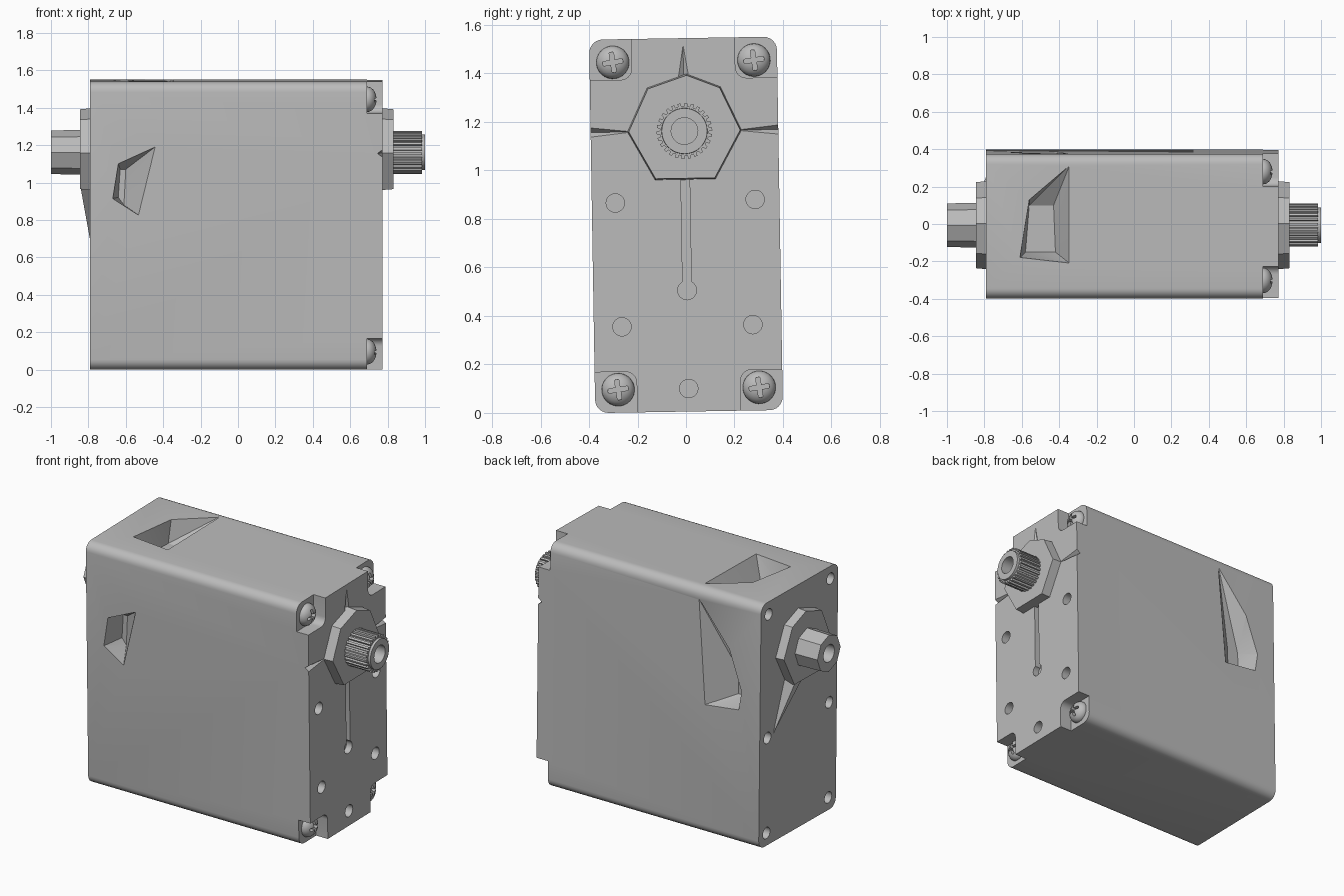
import bpy
import bmesh
from math import sin, cos, pi, radians
from mathutils import Matrix

old = bpy.data.objects.get("Cube")
if old:
    bpy.data.objects.remove(old, do_unlink=True)

grey = bpy.data.materials.new("light_grey")
grey.use_nodes = True
colour = (0.5, 0.5, 0.5, 1)
grey.diffuse_color = colour
grey.node_tree.nodes["Principled BSDF"].inputs["Base Color"].default_value = colour

HALF_Y, HALF_Z = 0.387, 0.77
BACK, FLOOR, FACE = -0.79, 0.69, 0.772
AXIS_Z = 0.387
parts = []


def make(name, bm):
    bmesh.ops.recalc_face_normals(bm, faces=bm.faces)
    mesh = bpy.data.meshes.new(name)
    bm.to_mesh(mesh)
    bm.free()
    obj = bpy.data.objects.new(name, mesh)
    bpy.context.collection.objects.link(obj)
    return obj


def prism(name, outline, x0, x1, centre=(0, 0), taper=1):
    """Extrude a (y, z) outline along x, scaling the far end by taper."""
    bm = bmesh.new()
    cy, cz = centre
    near = [bm.verts.new((x0, cy + y, cz + z)) for y, z in outline]
    far = [bm.verts.new((x1, cy + y * taper, cz + z * taper)) for y, z in outline]
    bm.faces.new(near)
    bm.faces.new(far)
    n = len(outline)
    for i in range(n):
        j = (i + 1) % n
        bm.faces.new((near[i], near[j], far[j], far[i]))
    return make(name, bm)


def hull(name, points):
    bm = bmesh.new()
    for p in points:
        bm.verts.new(p)
    bmesh.ops.convex_hull(bm, input=bm.verts)
    return make(name, bm)


def ring(radius, sides):
    return [(radius * cos(2 * pi * i / sides), radius * sin(2 * pi * i / sides))
            for i in range(sides)]


def rounded(hy, hz, r, steps=6):
    pts = []
    for k, (sy, sz) in enumerate([(1, 1), (-1, 1), (-1, -1), (1, -1)]):
        for i in range(steps + 1):
            a = pi / 2 * (k + i / steps)
            pts.append((sy * (hy - r) + r * cos(a), sz * (hz - r) + r * sin(a)))
    return pts


def cut(target, cutter):
    mod = target.modifiers.new("cut", "BOOLEAN")
    mod.operation = "DIFFERENCE"
    mod.solver = "EXACT"
    mod.object = cutter
    bpy.context.view_layer.update()
    graph = bpy.context.evaluated_depsgraph_get()
    result = bpy.data.meshes.new_from_object(target.evaluated_get(graph))
    target.modifiers.clear()
    target.data = result
    bpy.data.objects.remove(cutter, do_unlink=True)


# Case with four screw pockets on the output face
case = prism("case", rounded(HALF_Y, HALF_Z, 0.055), BACK, FACE)
corners = [(sy, sz) for sy in (-1, 1) for sz in (-1, 1)]
for sy, sz in corners:
    cut(case, prism("pocket", rounded(0.2, 0.2, 0.045), FLOOR, 0.9,
                    (sy * 0.414, sz * 0.802)))

# Round blind holes on the output face and on the rear face
for y, z in [(-0.29, 0.095), (0.287, 0.1), (-0.271, -0.416), (0.269, -0.416), (0, -0.675)]:
    cut(case, prism("hole", ring(0.038, 24), FACE - 0.1, 0.9, (y, z)))
for y in (-0.31, 0.31):
    for z in (-0.69, -0.09, 0.69):
        cut(case, prism("rear_hole", ring(0.036, 20), -0.9, BACK + 0.1, (y, z)))

# Keyhole slot below the output hub
cut(case, prism("keyhole", ring(0.039, 24), FACE - 0.04, 0.9, (0, -0.27)))
cut(case, prism("slot", rounded(0.018, 0.26, 0.005, 2), FACE - 0.04, 0.9, (0, 0)))

# Wedge grooves running from the hub to the edges
for s in (-1, 1):
    cut(case, hull("side_groove", [
        (FACE + 0.005, s * 0.41, AXIS_Z - 0.025), (FACE + 0.005, s * 0.41, AXIS_Z + 0.025),
        (FACE + 0.005, s * 0.18, AXIS_Z), (FACE - 0.03, s * 0.41, AXIS_Z)]))
cut(case, hull("top_groove", [
    (FACE + 0.003, -0.03, 0.58), (FACE + 0.003, 0.03, 0.58),
    (FACE + 0.003, 0, 0.765), (FACE - 0.02, 0, 0.58)]))

# Ragged dents in the front, back and top walls
dents = [
    ("front", [(-0.64, 0.333), (-0.44, 0.424), (-0.53, 0.056), (-0.67, 0.146)],
     [(-0.63, 0.3), (-0.6, 0.3), (-0.61, 0.11), (-0.64, 0.15)]),
    ("back", [(-0.35, 0.71), (-0.57, 0.444), (-0.66, 0.194), (-0.64, 0.074), (-0.4, 0.044)],
     [(-0.62, 0.25), (-0.54, 0.25), (-0.54, 0.1), (-0.62, 0.1)]),
    ("top", [(-0.345, 0.326), (-0.345, -0.197), (-0.61, -0.167), (-0.56, 0.143)],
     [(-0.56, 0.11), (-0.43, 0.11), (-0.42, -0.14), (-0.58, -0.14)]),
]
for side, mouth, floor in dents:
    def place(p, depth):
        if side == "top":
            return (p[0], p[1], HALF_Z - depth)
        s = -1 if side == "front" else 1
        return (p[0], s * (HALF_Y - depth), p[1])
    cut(case, hull("dent", [place(p, -0.004) for p in mouth] + [place(p, 0.14) for p in floor]))
parts.append(case)

# Cross-head screws in the pockets
for i, (sy, sz) in enumerate(corners):
    bm = bmesh.new()
    bmesh.ops.create_uvsphere(bm, u_segments=28, v_segments=14, radius=0.068)
    bmesh.ops.transform(bm, verts=bm.verts,
                        matrix=Matrix.Diagonal((0.75, 1, 1, 1)) @ Matrix.Rotation(pi / 2, 4, "Y"))
    bm.transform(Matrix.Translation((FLOOR, 0, 0)))
    screw = make(f"corner_screw_{i + 1}", bm)
    for hy, hz in [(0.042, 0.009), (0.009, 0.042)]:
        cut(screw, prism("cross_slot", rounded(hy, hz, 0.003, 1), FLOOR + 0.02, 0.9))
    screw.data.transform(Matrix.Translation((0, sy * 0.291, sz * 0.675))
                         @ Matrix.Rotation(radians(8), 4, "X"))
    parts.append(screw)

# Faceted hubs on both faces
facets = [(0.237 * cos(radians(a)), 0.237 * sin(radians(a)))
          for a in (0, 50, 87, 130, 180, 238, 302)]
axis = (0, AXIS_Z)
parts.append(prism("output_hub", facets, FACE - 0.02, 0.832, axis, 0.97))
parts.append(prism("rear_hub", facets, BACK + 0.02, -0.845, axis, 0.97))

# Fin running down from the rear hub
parts.append(hull("rear_fin", [
    (-0.842, 0.04, 0.2), (-0.842, 0.11, 0.2), (-0.78, 0.04, 0.22),
    (-0.78, 0.15, 0.22), (-0.785, 0.25, -0.08), (-0.792, 0.25, -0.08)]))

# Splined output shaft with a threaded-screw bore
teeth = 26
spline = []
for i in range(teeth):
    for offset, r in [(0, 0.115), (0.45, 0.115), (0.55, 0.102), (0.95, 0.102)]:
        a = 2 * pi * (i + offset) / teeth
        spline.append((r * cos(a), r * sin(a)))
shaft = prism("output_shaft", spline, 0.82, 0.985, axis)
cut(shaft, prism("bore", ring(0.055, 28), 0.85, 1.1, axis))
parts.append(shaft)
lip = prism("shaft_lip", ring(0.101, 36), 0.9, 1.0, axis, 0.93)
cut(lip, prism("bore", ring(0.055, 28), 0.85, 1.1, axis))
parts.append(lip)

# Plain faceted rear shaft with a bore
rear = prism("rear_shaft", ring(0.12, 8), -0.83, -1.0, axis, 0.97)
cut(rear, prism("bore", ring(0.055, 16), -1.1, -0.87, axis))
parts.append(rear)

# Tilt slightly, stand on the ground, colour and shade
frame = Matrix.Translation((0, 0, 0.7755)) @ Matrix.Rotation(0.0165, 4, "X")
bpy.ops.object.select_all(action="DESELECT")
for obj in parts:
    obj.data.transform(frame)
    obj.data.materials.clear()
    obj.data.materials.append(grey)
    for poly in obj.data.polygons:
        poly.material_index = 0
    obj.select_set(True)
bpy.context.view_layer.objects.active = case
bpy.ops.object.shade_smooth_by_angle(angle=radians(25))
